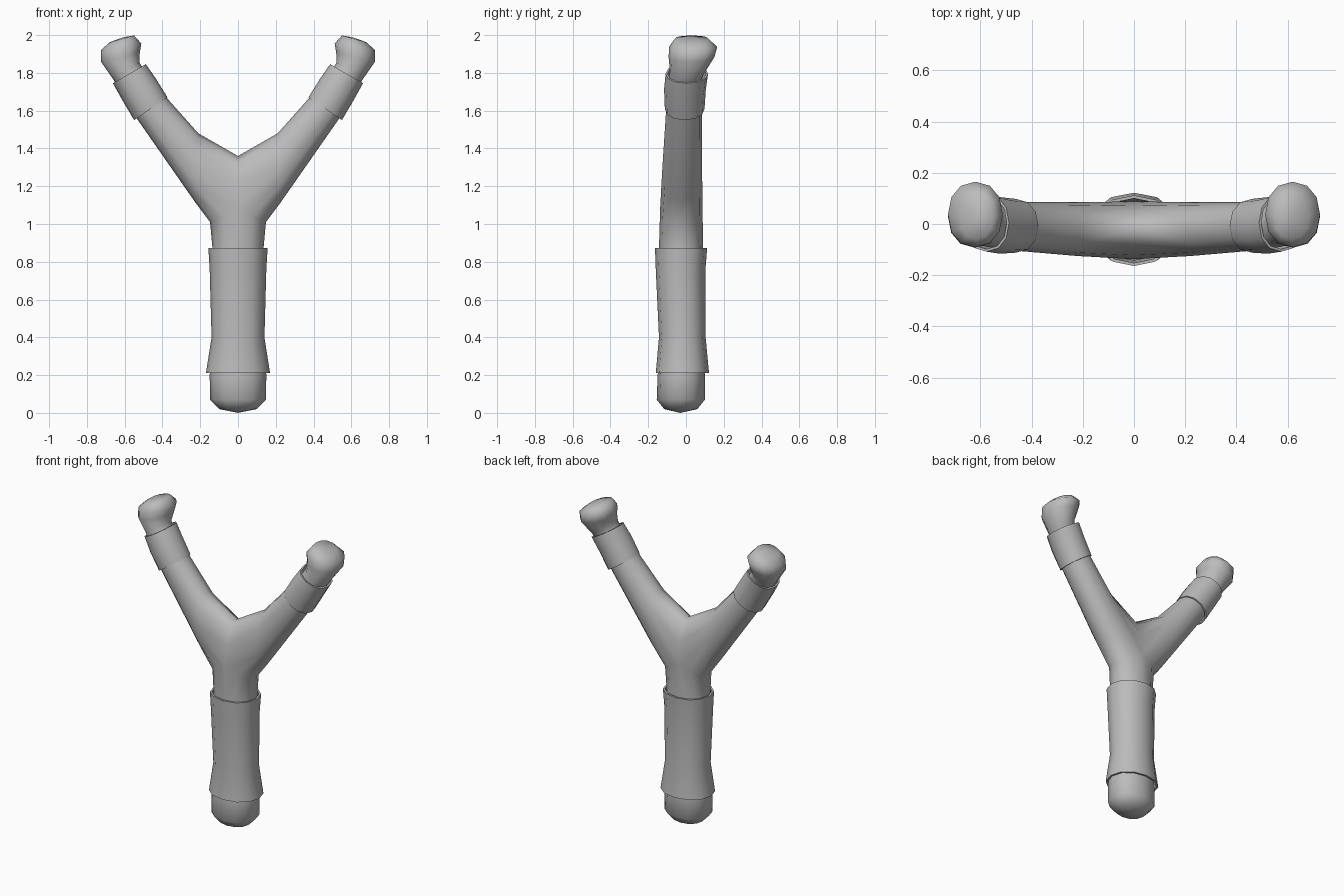
import bpy, bmesh, math
from mathutils import Vector

if "Cube" in bpy.data.objects:
    bpy.data.objects.remove(bpy.data.objects["Cube"])

N = 12
GREY = bpy.data.materials.new("plain grey")
GREY.diffuse_color = (0.5, 0.5, 0.5, 1)
GREY.use_nodes = True
GREY.node_tree.nodes["Principled BSDF"].inputs["Base Color"].default_value = GREY.diffuse_color


def ring(outer, inner, y0, y1, inset=0.0, full=0.92):
    """Rounded cross-section between an outer and an inner (x, z) point."""
    o, i = Vector((outer[0], 0, outer[1])), Vector((inner[0], 0, inner[1]))
    c = (o + i) / 2
    u = (o - c) * (1 - inset / (o - c).length)
    yc, yr = (y0 + y1) / 2, (y1 - y0) / 2 - inset
    pts = []
    for k in range(N):
        a = 2 * math.pi * k / N
        cs, sn = [math.copysign(abs(t) ** full, t) if abs(t) > 1e-6 else 0
                  for t in (math.cos(a), math.sin(a))]
        pts.append(c + u * cs + Vector((0, yc + yr * sn, 0)))
    return pts


def bridge(bm, a, b, closed=True):
    n = len(a)
    for k in range(n if closed else n - 1):
        j = (k + 1) % n
        bm.faces.new((a[k], a[j], b[j], b[k]))


def fan(bm, loop, tip, closed=True):
    t = bm.verts.new(tip)
    n = len(loop)
    for k in range(n if closed else n - 1):
        bm.faces.new((loop[k], loop[(k + 1) % n], t))
    return t


def finish(bm, name, mirror=False):
    if mirror:
        bmesh.ops.mirror(bm, geom=bm.verts[:] + bm.edges[:] + bm.faces[:],
                         axis='X', merge_dist=0.0005)
    bmesh.ops.recalc_face_normals(bm, faces=bm.faces[:])
    me = bpy.data.meshes.new(name)
    bm.to_mesh(me)
    bm.free()
    me.materials.append(GREY)
    ob = bpy.data.objects.new(name, me)
    bpy.context.collection.objects.link(ob)
    bpy.ops.object.select_all(action='DESELECT')
    ob.select_set(True)
    bpy.context.view_layer.objects.active = ob
    bpy.ops.object.shade_smooth_by_angle(angle=math.radians(62))
    return ob


# Forked frame: half of the trunk, then one arm, mirrored across x = 0
bm = bmesh.new()
half = [9, 10, 11, 0, 1, 2, 3]
trunk = [  # half width, z, front y, back y
    (0.10, 0.02, -0.115, 0.06), (0.148, 0.07, -0.155, 0.10),
    (0.15, 0.20, -0.15, 0.10), (0.13, 0.42, -0.135, 0.093),
    (0.135, 0.87, -0.143, 0.09), (0.148, 1.01, -0.137, 0.088)]
prev = None
for w, z, y0, y1 in trunk:
    pts = ring((w, z), (-w, z), y0, y1)
    row = []
    for k in half:
        p = pts[k].copy()
        if z > 1:
            p.z += 0.07 * (1 - p.x / w)
        row.append(bm.verts.new(p))
    if prev:
        bridge(bm, prev, row, False)
    else:
        fan(bm, row, (0, -0.03, 0.0), False)
    prev = row

# Crotch line closes the trunk top into the first arm ring
crotch = [(0.075, 1.23), (0.035, 1.325), (-0.022, 1.36), (-0.08, 1.325), (-0.122, 1.23)]
loop = dict(zip(half, prev))
for k, (y, z) in zip(range(4, 9), crotch):
    loop[k] = bm.verts.new((0, y, z))
prev = [loop[k] for k in range(N)]
arm = [  # outer (x, z), inner (x, z), front y, back y
    ((0.23, 1.12), (0.21, 1.48), -0.125, 0.085),
    ((0.53, 1.55), (0.375, 1.665), -0.105, 0.085),
    ((0.635, 1.725), (0.50, 1.82), -0.09, 0.085),
    ((0.66, 1.765), (0.522, 1.855), -0.085, 0.10),
    ((0.726, 1.86), (0.52, 1.905), -0.092, 0.15),
    ((0.726, 1.92), (0.512, 1.955), -0.09, 0.165),
    ((0.68, 1.962), (0.55, 1.998), -0.06, 0.12)]
for sec in arm:
    row = [bm.verts.new(p) for p in ring(*sec)]
    bridge(bm, prev, row)
    prev = row
fan(bm, prev, (0.61, 0.02, 1.988))
finish(bm, "forked_frame", True)


def sleeve(name, sections, thick, mirror=False):
    """Open tube with wall thickness."""
    bm = bmesh.new()
    rows = [[bm.verts.new(p) for p in ring(*s)] for s in sections]
    rows += [[bm.verts.new(p) for p in ring(*s, inset=thick)] for s in reversed(sections)]
    for a, b in zip(rows, rows[1:] + rows[:1]):
        bridge(bm, a, b)
    return finish(bm, name, mirror)


# Handle grip, flared at the lower end
sleeve("handle_grip", [((w, z), (-w, z), y0, y1) for w, z, y0, y1 in [
    (0.17, 0.21, -0.16, 0.122), (0.14, 0.40, -0.143, 0.104),
    (0.15, 0.76, -0.16, 0.103), (0.157, 0.872, -0.164, 0.112)]], 0.012)

# Bands wrapped round both arms
sleeve("fork_bands", [
    ((0.55, 1.55), (0.373, 1.67), -0.112, 0.098),
    ((0.612, 1.655), (0.435, 1.77), -0.116, 0.105),
    ((0.662, 1.745), (0.488, 1.846), -0.108, 0.117)], 0.01, True)
